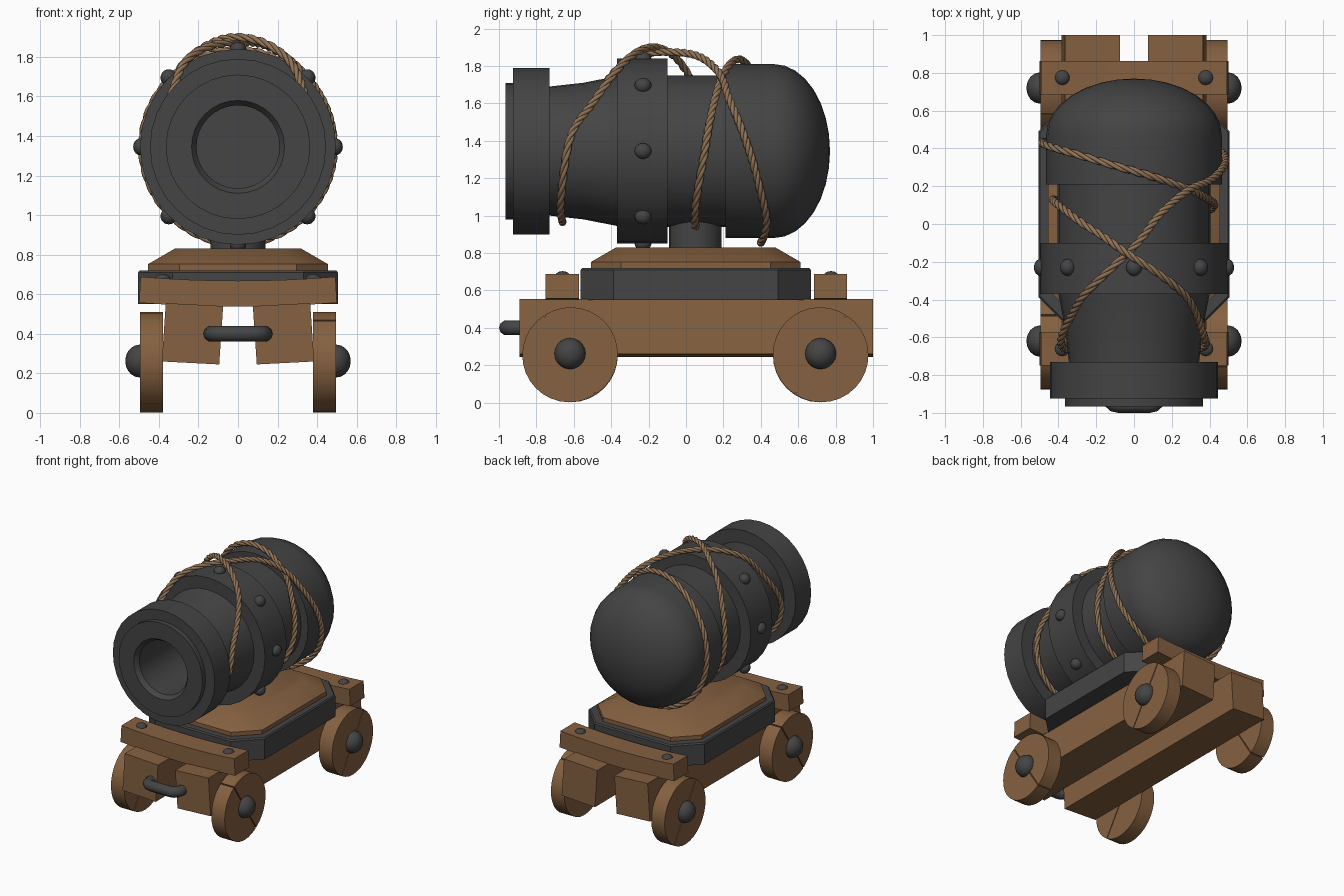
import bpy, bmesh, math
from mathutils import Vector

if "Cube" in bpy.data.objects:
    bpy.data.objects.remove(bpy.data.objects["Cube"])

def material(name, rgb):
    m = bpy.data.materials.new(name)
    m.diffuse_color = (*rgb, 1)
    m.use_nodes = True
    m.node_tree.nodes["Principled BSDF"].inputs["Base Color"].default_value = m.diffuse_color
    return m

IRON = material("dark_iron", (0.058, 0.058, 0.058))
WOOD = material("brown_wood", (0.235, 0.119, 0.052))
ROPE = material("tan_rope", (0.275, 0.168, 0.090))
AXIS_Z = 1.345   # height of the barrel axis

def finish(ob, mat, angle=32):
    ob.data.materials.clear()
    ob.data.materials.append(mat)
    bpy.ops.object.select_all(action='DESELECT')
    ob.select_set(True)
    bpy.context.view_layer.objects.active = ob
    bpy.ops.object.shade_smooth_by_angle(angle=math.radians(angle))
    return ob

def bm_object(name, bm, mat):
    bmesh.ops.recalc_face_normals(bm, faces=bm.faces)
    me = bpy.data.meshes.new(name)
    bm.to_mesh(me)
    bm.free()
    ob = bpy.data.objects.new(name, me)
    bpy.context.collection.objects.link(ob)
    return finish(ob, mat)

def loft(name, rings, mat):
    """Skin a stack of equal rings and close both ends."""
    bm = bmesh.new()
    vs = [[bm.verts.new(p) for p in ring] for ring in rings]
    n = len(rings[0])
    for a, b in zip(vs, vs[1:]):
        for i in range(n):
            j = (i + 1) % n
            bm.faces.new((a[i], a[j], b[j], b[i]))
    bm.faces.new(vs[0])
    bm.faces.new(vs[-1])
    bmesh.ops.remove_doubles(bm, verts=bm.verts, dist=1e-5)
    return bm_object(name, bm, mat)

def prism_y(name, xz, y0, y1, mat):
    return loft(name, [[(x, y, z) for x, z in xz] for y in (y0, y1)], mat)

def lathe_y(name, profile, mat, sides=32):
    angs = [2 * math.pi * i / sides for i in range(sides)]
    return loft(name, [[(r * math.sin(a), y, AXIS_Z + r * math.cos(a)) for a in angs]
                       for y, r in profile], mat)

def dome(name, loc, size, mat=IRON):
    bm = bmesh.new()
    bmesh.ops.create_uvsphere(bm, u_segments=16, v_segments=10, radius=1)
    for v in bm.verts:
        v.co = Vector(loc) + Vector([c * s for c, s in zip(v.co, size)])
    return bm_object(name, bm, mat)

def tube(name, paths, radius, mat, cyclic=False, res=2):
    cu = bpy.data.curves.new(name, 'CURVE')
    cu.dimensions = '3D'
    cu.bevel_depth = radius
    cu.bevel_resolution = res
    cu.use_fill_caps = not cyclic
    for path in paths:
        sp = cu.splines.new('POLY')
        sp.points.add(len(path) - 1)
        for p, co in zip(sp.points, path):
            p.co = (*co, 1)
        sp.use_cyclic_u = cyclic
    ob = bpy.data.objects.new(name, cu)
    bpy.context.collection.objects.link(ob)
    bpy.ops.object.select_all(action='DESELECT')
    ob.select_set(True)
    bpy.context.view_layer.objects.active = ob
    bpy.ops.object.convert(target='MESH')
    return finish(bpy.context.view_layer.objects.active, mat, 60)

# Barrel: bore, muzzle lip, bands and rounded breech in one turned profile
profile = [(-0.45, 0), (-0.45, 0.21), (-0.93, 0.21), (-0.965, 0.235), (-0.965, 0.365),
           (-0.925, 0.365), (-0.925, 0.445), (-0.73, 0.445), (-0.73, 0.345),
           (-0.55, 0.365), (-0.37, 0.40), (-0.37, 0.495), (-0.10, 0.495), (-0.10, 0.405),
           (0.21, 0.405), (0.21, 0.465)]
for k in range(9):
    t = math.pi / 2 * k / 8
    profile.append((0.47 + 0.30 * math.sin(t), 0.465 * math.cos(t) if k < 8 else 0))
lathe_y("barrel", profile, IRON)

# Rivets around the middle band
for k in range(8):
    a = math.pi / 4 * k
    dome("band_rivet", (0.495 * math.cos(a), -0.23, AXIS_Z + 0.495 * math.sin(a)),
         (0.035 if k % 4 == 0 else 0.042, 0.045, 0.035 if k % 4 == 2 else 0.042))

# Pivot post
ring = [(0.14 * math.cos(math.pi * i / 12), 0.05 + 0.14 * math.sin(math.pi * i / 12))
        for i in range(24)]
loft("pivot_post", [[(x, y, z) for x, y in ring] for z in (0.80, 1.00)], IRON)

def octagon(hx, hy, cut, z, cy=0.052):
    pts = [(hx, hy - cut), (hx - cut, hy), (cut - hx, hy), (-hx, hy - cut),
           (-hx, cut - hy), (cut - hx, -hy), (hx - cut, -hy), (hx, cut - hy)]
    return [(x, y + cy, z) for x, y in pts]

# Iron bed plate and wooden pedestal with cut corners
loft("bed_plate", [octagon(0.505, 0.615, 0.175, 0.55), octagon(0.505, 0.615, 0.175, 0.71),
                   octagon(0.497, 0.607, 0.172, 0.72)], IRON)
loft("pedestal", [octagon(0.455, 0.56, 0.16, 0.71), octagon(0.455, 0.56, 0.16, 0.752),
                  octagon(0.32, 0.425, 0.11, 0.83)], WOOD)

# Leaning side beams
for s in (1, -1):
    prism_y("side_beam", [(s * x, z) for x, z in
            ((0.095, 0.245), (0.385, 0.26), (0.365, 0.555), (0.075, 0.54))], -0.89, 1.0, WOOD)

# Slightly sagging cross beams with bolts
xs = [-0.5 + i / 8 for i in range(9)]
sag = lambda x: 0.02 * (1 - 4 * x * x)
beam = [(x, 0.557 - sag(x)) for x in xs] + [(0.985 * x, 0.688 - sag(x)) for x in reversed(xs)]
for y0, yb in ((-0.75, -0.66), (0.685, 0.775)):
    prism_y("cross_beam", beam, y0, y0 + 0.177, WOOD)
    for s in (1, -1):
        dome("beam_bolt", (0.38 * s, yb, 0.675), (0.04, 0.04, 0.028))

# Wheels: two half discs with a thin seam over a core, and an iron hub
def disc(name, cy, r, x0, x1, start, sweep, n, shift=(0, 0)):
    pts = [(cy + shift[0] + r * math.cos(start + sweep * i / n),
            0.256 + shift[1] + r * math.sin(start + sweep * i / n)) for i in range(n + (sweep < 6))]
    loft(name, [[(x, y, z) for y, z in pts] for x in (x0, x1)], WOOD)

for s in (1, -1):
    for cy, tilt in ((-0.62, -57 * s), (0.72, 57 * s)):
        a = math.radians(tilt)
        for h in (0, math.pi):
            off = (0.004 * math.cos(a + h + math.pi / 2), 0.004 * math.sin(a + h + math.pi / 2))
            disc("wheel_half", cy, 0.252, 0.38 * s, 0.496 * s, a + h, math.pi, 16, off)
        disc("wheel_core", cy, 0.242, 0.388 * s, 0.488 * s, 0, 2 * math.pi, 32)
        dome("wheel_hub", (0.497 * s, cy, 0.262), (0.073, 0.083, 0.083))

# Front pull handle
half = [(0.135, -0.85), (0.135, -0.90), (0.128, -0.935), (0.108, -0.955), (0.08, -0.96)]
path = [(x, y, 0.40) for x, y in half] + [(-x, y, 0.40) for x, y in reversed(half)]
tube("pull_handle", [path], 0.04, IRON, res=3)

# Rope: one closed loop winding three times round the barrel (angle, y, radius)
wraps = [
    [(270, -0.66, .38), (225, -0.67, .375), (180, -0.64, .385), (143, -0.50, .425),
     (118, -0.35, .515), (90, -0.12, .53), (74, 0.06, .53), (55, 0.18, .505),
     (35, 0.23, .49), (10, 0.31, .485), (-15, 0.375, .485), (-50, 0.43, .485)],
    [(270, 0.40, .49), (225, 0.43, .485), (180, 0.43, .485), (135, 0.38, .485),
     (90, 0.28, .49), (55, 0.19, .475), (30, 0.14, .435), (0, 0.10, .425), (-45, 0.05, .425)],
    [(270, 0.06, .425), (225, 0.10, .425), (180, 0.13, .43), (145, 0.08, .455),
     (113, -0.04, .525), (90, -0.18, .555), (62, -0.35, .515), (37, -0.50, .425),
     (10, -0.62, .385), (-45, -0.67, .375)]]
keys = [Vector((a - 360 * w, y, r)) for w, wrap in enumerate(wraps) for a, y, r in wrap]
turn = Vector((360 * len(wraps), 0, 0))
ext = [keys[-1] + turn] + keys + [keys[0] - turn, keys[1] - turn]
STEPS, TWISTS = 16, 50
centre = []
for p0, p1, p2, p3 in zip(ext, ext[1:], ext[2:], ext[3:]):
    for i in range(STEPS):
        t = i / STEPS
        q = 0.5 * (2 * p1 + (p2 - p0) * t + (2 * p0 - 5 * p1 + 4 * p2 - p3) * t * t
                   + (3 * p1 - p0 - 3 * p2 + p3) * t ** 3)
        a = math.radians(q.x)
        centre.append(Vector((q.z * math.cos(a), q.y, AXIS_Z + q.z * math.sin(a))))
strands = [[], [], []]
n = len(centre)
for i, c in enumerate(centre):
    tan = (centre[(i + 1) % n] - centre[i - 1]).normalized()
    out = Vector((c.x, 0, c.z - AXIS_Z))
    out = (out - tan * out.dot(tan)).normalized()
    side = tan.cross(out)
    for k, strand in enumerate(strands):
        f = 2 * math.pi * (TWISTS * i / n + k / 3)
        strand.append(c + 0.0105 * (out * math.cos(f) + side * math.sin(f)))
tube("lashing_rope", strands, 0.0115, ROPE, cyclic=True)
